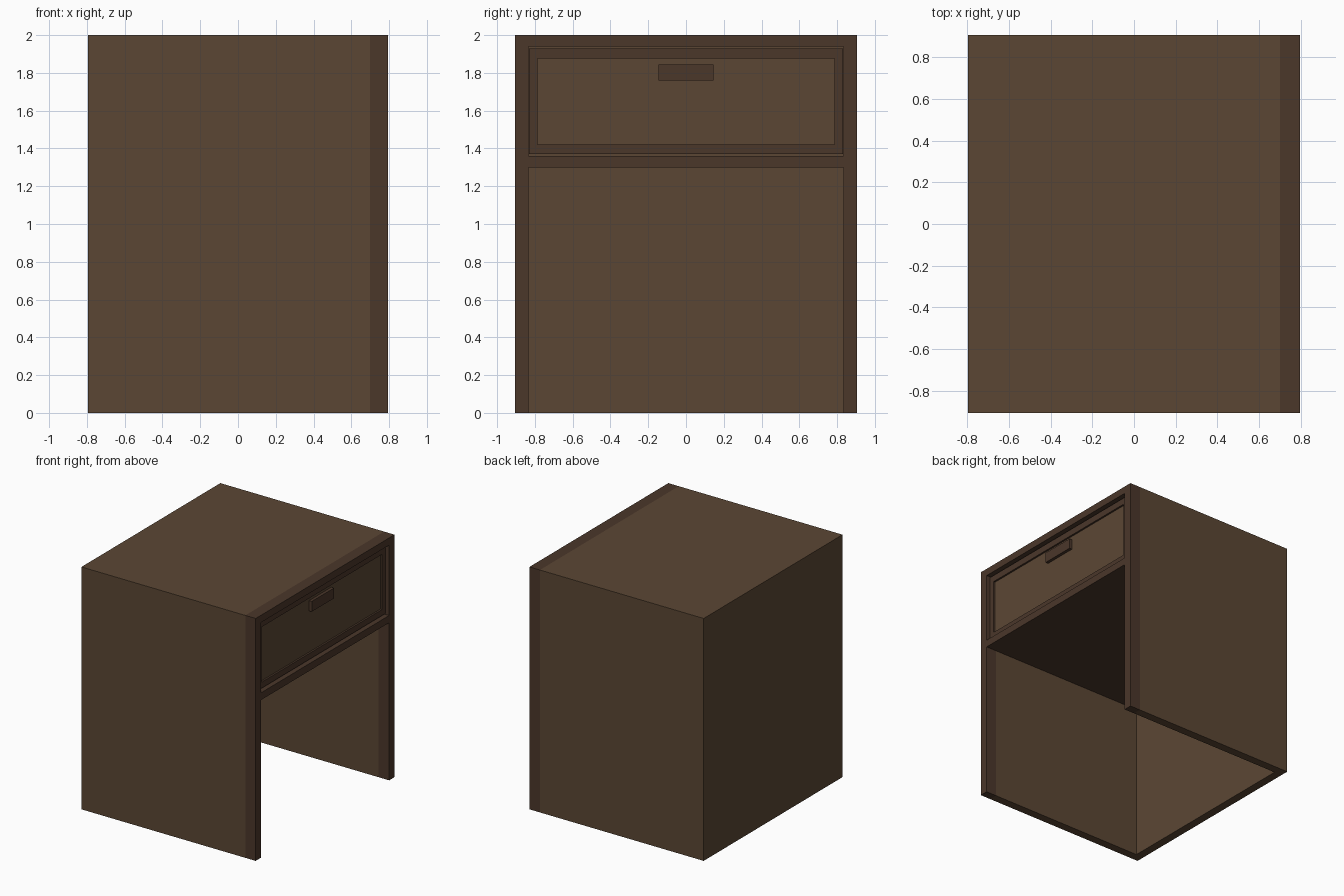
import bpy

if "Cube" in bpy.data.objects:
    bpy.data.objects.remove(bpy.data.objects["Cube"])


def material(name, rgb):
    m = bpy.data.materials.new(name)
    m.diffuse_color = (*rgb, 1)
    m.use_nodes = True
    m.node_tree.nodes["Principled BSDF"].inputs["Base Color"].default_value = m.diffuse_color
    return m


light = material("light_wood", (0.105, 0.062, 0.034))
dark = material("dark_wood", (0.07, 0.038, 0.023))


def box(name, x, y, z, mat):
    """Box from (min, max) ranges on each axis."""
    bpy.ops.mesh.primitive_cube_add(size=1)
    o = bpy.context.object
    o.name = name
    for v in o.data.vertices:
        v.co = [(a + b) / 2 + c * (b - a) for (a, b), c in zip((x, y, z), v.co)]
    o.data.materials.append(mat)
    return o


X, Y, H, T = 0.795, 0.905, 2.0, 0.07
TRIM, IN = 0.70, Y - T

# carcass: sides, top and back, with a darker band round the open front
for s, side in ((-1, "left"), (1, "right")):
    y = sorted((s * IN, s * Y))
    box(side + "_side_panel", (-X, TRIM), y, (0, H), light)
    box(side + "_front_trim", (TRIM, X), y, (0, H), dark)
box("top_panel", (-X, TRIM), (-IN, IN), (H - 0.06, H), light)
box("top_front_trim", (TRIM, X), (-IN, IN), (H - 0.06, H), dark)
box("back_panel", (-X, -X + T), (-IN, IN), (0, H - 0.06), light)
box("shelf", (-X + T, X), (-IN, IN), (1.30, 1.36), dark)

# drawer: dark frame around a lighter panel, plus a pull
FX = 0.765
DY, PY = 0.83, 0.785
D0, D1, P0, P1 = 1.37, 1.93, 1.42, 1.875
for s, side in ((-1, "left"), (1, "right")):
    box("drawer_frame_" + side, (0.70, FX), sorted((s * PY, s * DY)), (D0, D1), dark)
box("drawer_frame_bottom", (0.70, FX), (-PY, PY), (D0, P0), dark)
box("drawer_frame_top", (0.70, FX), (-PY, PY), (P1, D1), dark)
box("drawer_panel", (0.66, FX - 0.015), (-PY, PY), (P0, P1), light)
box("drawer_pull", (FX - 0.015, FX + 0.01), (-0.145, 0.145), (1.76, 1.845), dark)
